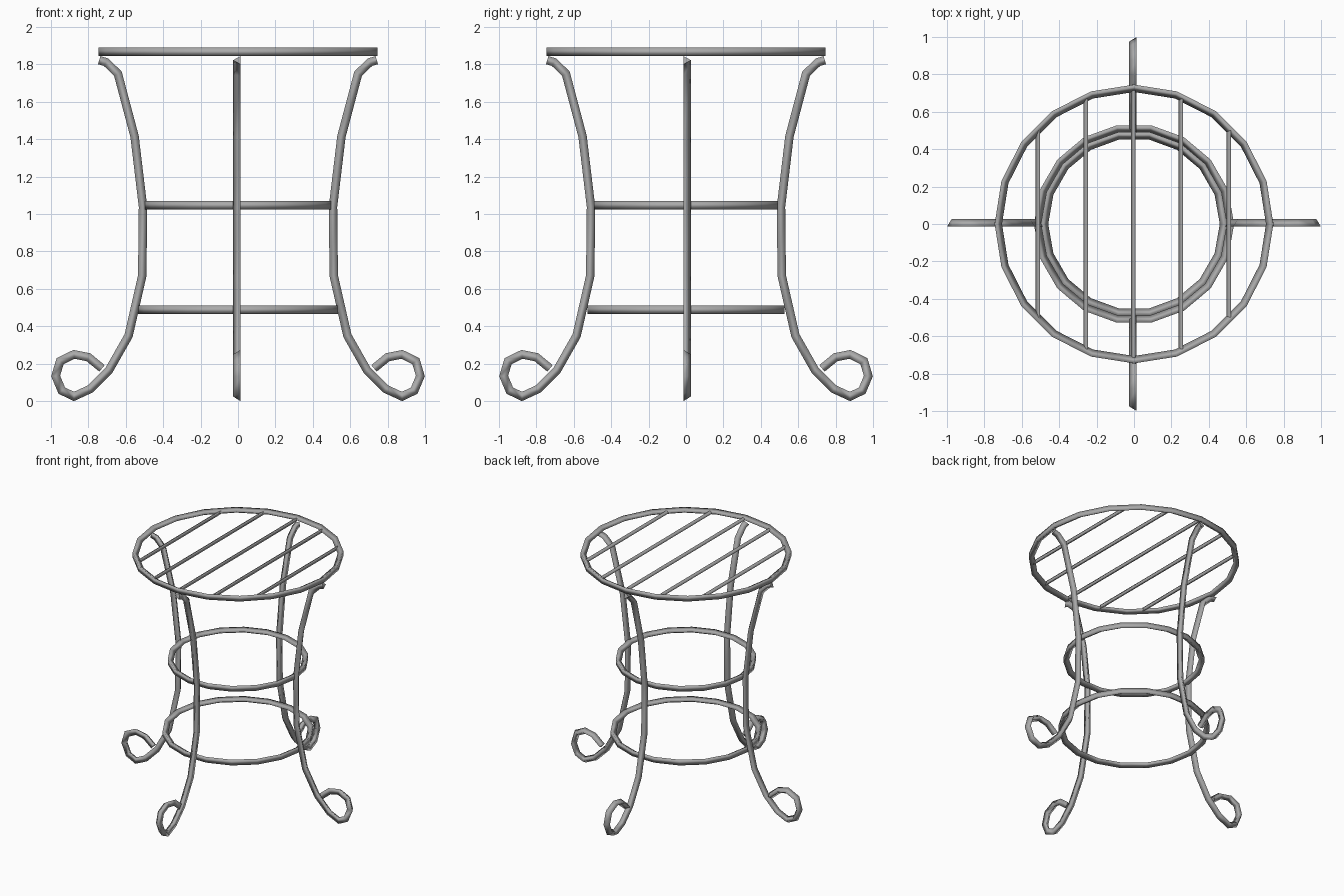
import bpy, bmesh, math
from mathutils import Vector

cube = bpy.data.objects.get("Cube")
if cube:
    bpy.data.objects.remove(cube, do_unlink=True)

metal = bpy.data.materials.new("grey_metal")
metal.use_nodes = True
GREY = (0.4, 0.4, 0.4, 1)
metal.diffuse_color = GREY
metal.node_tree.nodes["Principled BSDF"].inputs["Base Color"].default_value = GREY


def sweep(name, path, lateral, radius, turn=0.0, closed=False):
    """Sweep a three-sided bar along a planar path; turn rotates its apex from the lateral axis."""
    pts = [Vector(p) for p in path]
    lateral = Vector(lateral)
    n = len(pts)
    bm = bmesh.new()
    rings = []
    for i, p in enumerate(pts):
        before = (p - pts[i - 1]).normalized() if closed or i > 0 else None
        after = (pts[(i + 1) % n] - p).normalized() if closed or i < n - 1 else None
        before, after = before or after, after or before
        tangent = (before + after).normalized()
        normal = tangent.cross(lateral) / max(0.6, tangent.dot(after))
        angles = [turn + k * math.tau / 3 for k in range(3)]
        rings.append([bm.verts.new(p + radius * (math.cos(a) * lateral + math.sin(a) * normal))
                      for a in angles])
    for i in range(n if closed else n - 1):
        a, b = rings[i], rings[(i + 1) % n]
        for k in range(3):
            j = (k + 1) % 3
            bm.faces.new((a[k], a[j], b[j], b[k]))
    if not closed:
        bm.faces.new(rings[0])
        bm.faces.new(rings[-1])
    bmesh.ops.recalc_face_normals(bm, faces=bm.faces)
    for f in bm.faces:
        f.smooth = len(f.verts) == 4
    mesh = bpy.data.meshes.new(name)
    bm.to_mesh(mesh)
    bm.free()
    mesh.materials.append(metal)
    obj = bpy.data.objects.new(name, mesh)
    bpy.context.collection.objects.link(obj)


def hoop(name, radius, z, sides):
    # flat side faces outward, apex points to the centre
    path = [(radius * math.cos(a), radius * math.sin(a), z)
            for a in (i * math.tau / sides for i in range(sides))]
    sweep(name, path, (0, 0, 1), BAR, -math.pi / 2, True)


BAR = 0.026

# Seat rim and the two bracing hoops
hoop("seat_rim", 0.732, 1.867, 20)
hoop("upper_hoop", 0.485, 1.047, 18)
hoop("lower_hoop", 0.522, 0.488, 18)

# Seat slats running front to back
for i in range(-2, 3):
    x = i * 0.255
    y = math.sqrt(0.725 ** 2 - x * x) - 0.01
    sweep(f"seat_slat_{i + 3}", [(x, -y, 1.867), (x, y, 1.867)], (-1, 0, 0), 0.016)

# Legs: (distance out, height) from the seat down to the curled foot
LEG = [(0.742, 1.823), (0.705, 1.812), (0.642, 1.75), (0.553, 1.415), (0.508, 1.04),
       (0.512, 0.67), (0.585, 0.35), (0.69, 0.165), (0.79, 0.065), (0.877, 0.025),
       (0.942, 0.056), (0.975, 0.134), (0.951, 0.214), (0.877, 0.25), (0.8, 0.235),
       (0.727, 0.175)]
for side, s in (("left", 1), ("right", -1)):
    sweep(f"{side}_leg", [(s * r, 0, z) for r, z in LEG], (0, 1, 0), BAR)
for side, s in (("back", 1), ("front", -1)):
    sweep(f"{side}_leg", [(0, s * r, z) for r, z in LEG], (-1, 0, 0), BAR)
